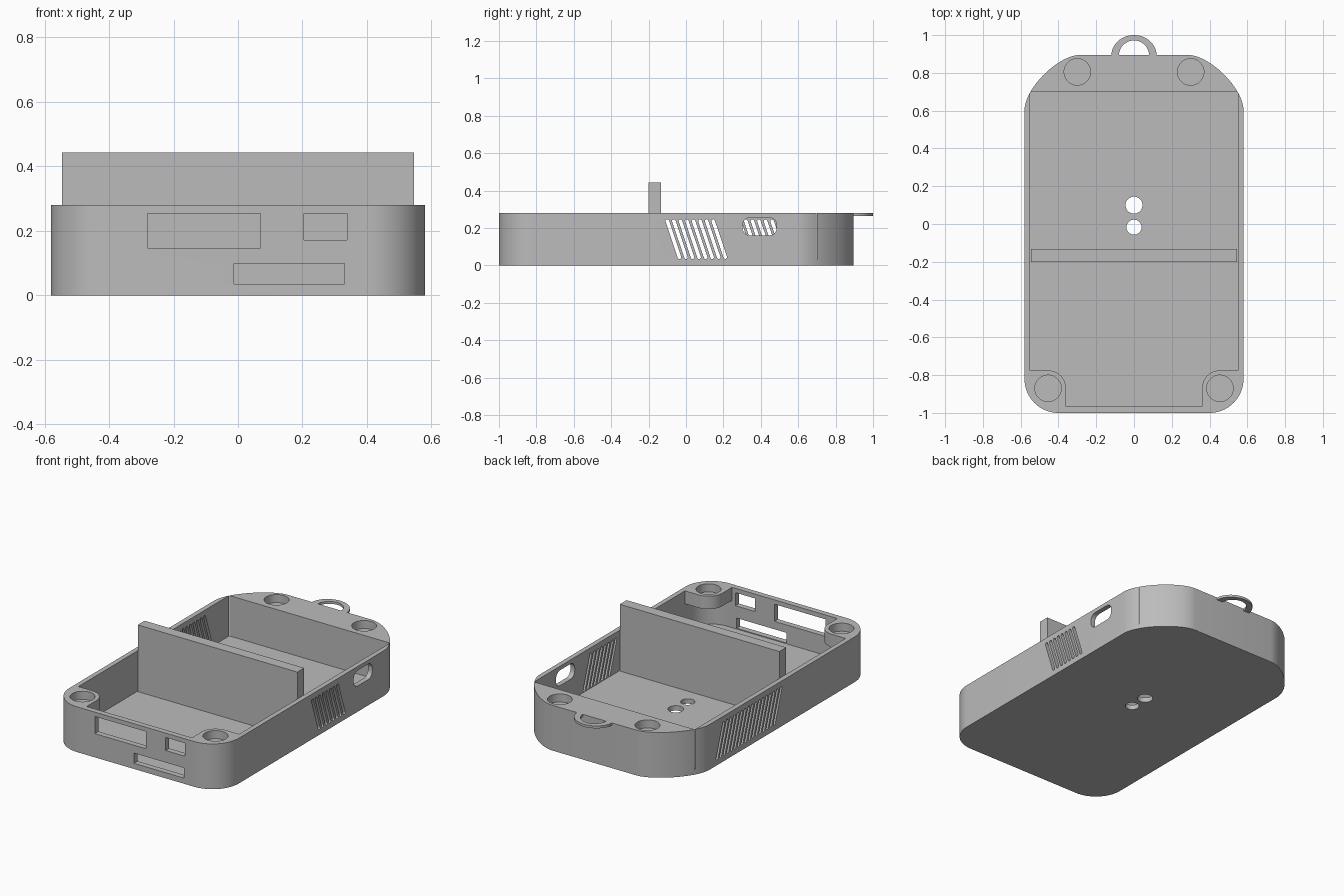
import bpy, bmesh
from math import sin, cos, radians, atan2, pi
from mathutils import Vector
from mathutils.geometry import interpolate_bezier

if "Cube" in bpy.data.objects:
    bpy.data.objects.remove(bpy.data.objects["Cube"])

grey = bpy.data.materials.new("plain grey")
grey.use_nodes = True
grey.diffuse_color = (0.5, 0.5, 0.5, 1)
grey.node_tree.nodes["Principled BSDF"].inputs["Base Color"].default_value = (0.5, 0.5, 0.5, 1)

TOP, BACK, FLOOR = 0.28, 0.895, 0.03


def arc(cx, cy, rx, a0, a1, n=12, ry=None):
    ry = rx if ry is None else ry
    steps = [radians(a0 + (a1 - a0) * i / n) for i in range(n + 1)]
    return [(cx + rx * cos(a), cy + ry * sin(a)) for a in steps]


def circle(cx, cy, r):
    return arc(cx, cy, r, 0, 360, 40)[:-1]


def rect(x0, x1, y0, y1):
    return [(x0, y0), (x1, y0), (x1, y1), (x0, y1)]


def mirrored(half):
    """Close an outline given by its +x half."""
    return half + [(-x, y) for x, y in reversed(half)]


def capsule(p, q, r):
    """Round-ended slot between two points."""
    a = atan2(q[1] - p[1], q[0] - p[0]) * 180 / pi
    return arc(*q, r, a - 90, a + 90, 8) + arc(*p, r, a + 90, a + 270, 8)


def make(name, prisms):
    """Object from prisms: (outline, low, high, axis)."""
    bm = bmesh.new()
    place = {"x": lambda a, b, h: (h, a, b),
             "y": lambda a, b, h: (a, h, b),
             "z": lambda a, b, h: (a, b, h)}
    for pts, lo, hi, axis in prisms:
        low, high = [[bm.verts.new(place[axis](a, b, h)) for a, b in pts] for h in (lo, hi)]
        bm.faces.new(low)
        bm.faces.new(high)
        for i in range(len(pts)):
            j = (i + 1) % len(pts)
            bm.faces.new((low[i], low[j], high[j], high[i]))
    bmesh.ops.recalc_face_normals(bm, faces=bm.faces)
    mesh = bpy.data.meshes.new(name)
    bm.to_mesh(mesh)
    bm.free()
    mesh.materials.append(grey)
    obj = bpy.data.objects.new(name, mesh)
    bpy.context.scene.collection.objects.link(obj)
    return obj


def activate(obj):
    bpy.ops.object.select_all(action="DESELECT")
    obj.select_set(True)
    bpy.context.view_layer.objects.active = obj


def cut(obj, prisms):
    cutter = make("cutter", prisms)
    cutter.hide_render = True
    mod = obj.modifiers.new("cut", "BOOLEAN")
    mod.operation, mod.solver, mod.object = "DIFFERENCE", "EXACT", cutter
    activate(obj)
    bpy.ops.object.modifier_apply(modifier=mod.name)
    bpy.data.objects.remove(cutter)


# Tray body: rounded front corners, long curved rear shoulders
shoulder = interpolate_bezier(Vector((0.58, 0.6)), Vector((0.58, 0.72)),
                              Vector((0.4, BACK)), Vector((0.285, BACK)), 20)
half = arc(0.4, -0.82, 0.18, -90, 0, 16) + [(p.x, p.y) for p in shoulder]
body = make("case_body", [(mirrored(half), 0, TOP, "z")])

# Cavity: lower part runs under the front corner shelves
lower = arc(0.4, -0.815, 0.15, -90, 0) + [(0.55, 0.7)]
cut(body, [(mirrored(lower), FLOOR, 0.2, "z")])
upper = [(0.36, -0.965)] + arc(0.455, -0.87, 0.095, 180, 90) + [(0.55, -0.775), (0.55, 0.7)]
cut(body, [(mirrored(upper), 0.15, 0.4, "z")])

# Corner recesses and the two floor holes
holes = [(circle(s * x, y, 0.07), TOP - 0.05, 0.4, "z")
         for s in (-1, 1) for x, y in ((0.455, -0.87), (0.3, 0.805))]
holes += [(circle(0, 0.1, 0.045), -0.1, 0.1, "z"), (circle(0, -0.017, 0.04), -0.1, 0.1, "z")]
cut(body, holes)

# Front port openings
ports = [rect(-0.28, 0.07, 0.147, 0.253), rect(0.205, 0.338, 0.172, 0.253),
         rect(-0.012, 0.33, 0.035, 0.098)]
cut(body, [(p, -1.1, -0.9, "y") for p in ports])


# Slanted side vents, plus a rounded opening in the left wall
def vents(count, lo, hi):
    return [(capsule((y, 0.237), (y + 0.065, 0.043), 0.0095), lo, hi, "x")
            for y in (-0.1 + 0.035 * i for i in range(count))]


oval = arc(0.445, 0.215, 0.04, 0, 90, 8) + arc(0.342, 0.215, 0.04, 90, 180, 8) \
    + arc(0.342, 0.2, 0.04, 180, 270, 8) + arc(0.445, 0.2, 0.04, 270, 360, 8)
cut(body, vents(8, 0.5, 0.65) + [(oval, 0.5, 0.65, "x")])
cut(body, vents(17, -0.65, -0.5))

# Upright divider and the rear hanging loop
divider = make("divider_wall", [(rect(-0.546, 0.546, -0.2, -0.133), FLOOR - 0.005, 0.443, "z")])
ring = arc(0, BACK - 0.005, 0.12, 0, 180, 32, 0.11) + arc(0, BACK - 0.005, 0.08, 180, 0, 32, 0.082)
loop = make("hanging_loop", [(ring, TOP - 0.015, TOP, "z")])

for obj in (body, divider, loop):
    activate(obj)
    bpy.ops.object.shade_smooth_by_angle(angle=radians(30))
